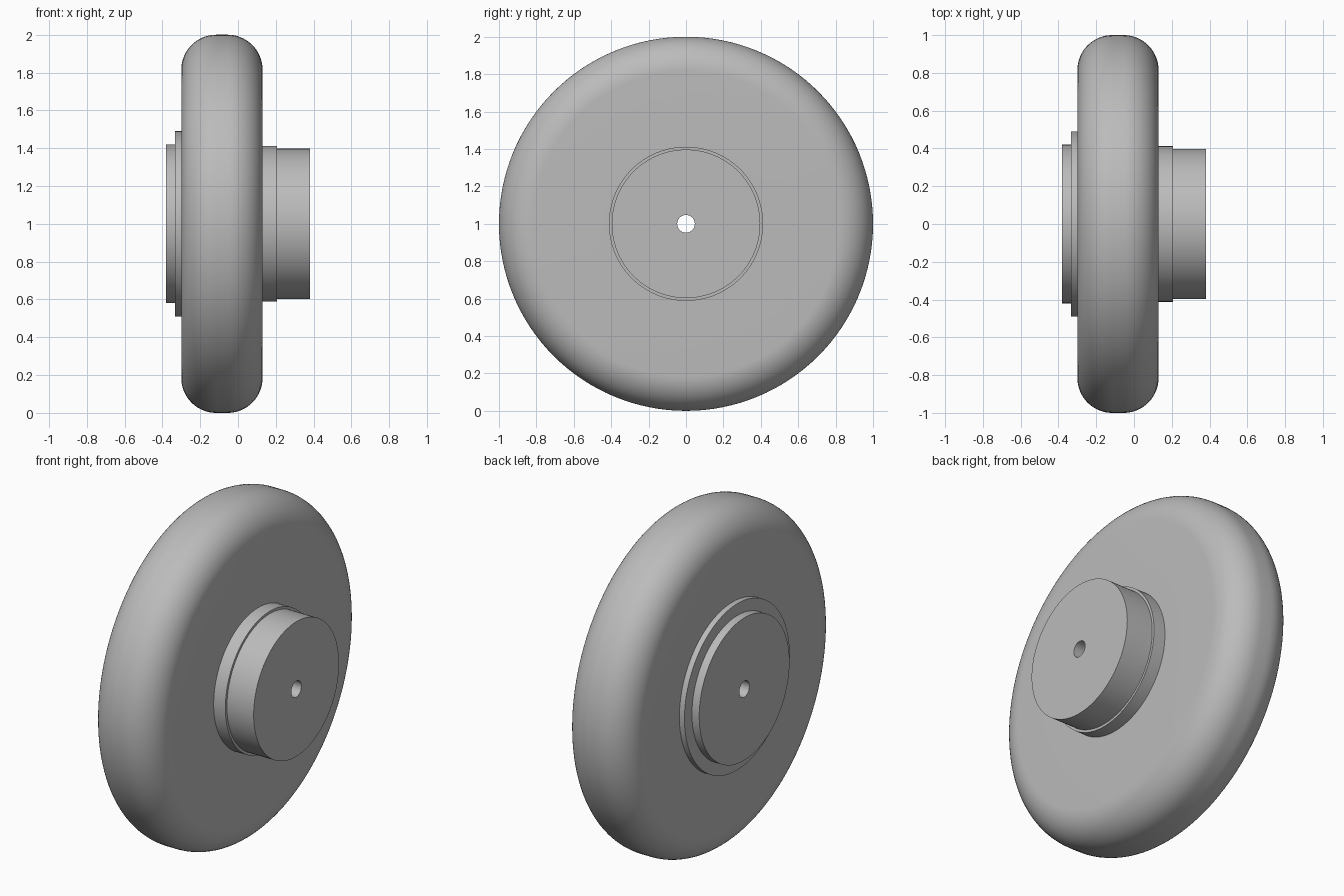
import bpy
import bmesh
from math import sin, cos, pi, radians

cube = bpy.data.objects.get("Cube")
if cube:
    bpy.data.objects.remove(cube, do_unlink=True)

SEGMENTS = 128
BORE = 0.047
CENTRE_Z = 1.0

grey = bpy.data.materials.new("plain grey")
grey.use_nodes = True
colour = (0.5, 0.5, 0.5, 1)
grey.diffuse_color = colour
grey.node_tree.nodes["Principled BSDF"].inputs["Base Color"].default_value = colour


def lathe(name, profile):
    """Turn a profile of (x, radius) points, listed towards +x, around the axle."""
    bm = bmesh.new()
    rings = []
    for x, r in profile:
        angles = (2 * pi * i / SEGMENTS for i in range(SEGMENTS))
        rings.append([bm.verts.new((x, r * cos(a), r * sin(a))) for a in angles])
    for a, b in zip(rings, rings[1:]):
        for i in range(SEGMENTS):
            j = (i + 1) % SEGMENTS
            bm.faces.new((a[i], a[j], b[j], b[i]))
    bm.normal_update()
    mesh = bpy.data.meshes.new(name)
    bm.to_mesh(mesh)
    bm.free()
    mesh.materials.append(grey)
    obj = bpy.data.objects.new(name, mesh)
    obj.location.z = CENTRE_Z
    bpy.context.collection.objects.link(obj)
    bpy.ops.object.select_all(action='DESELECT')
    bpy.context.view_layer.objects.active = obj
    obj.select_set(True)
    bpy.ops.object.shade_smooth_by_angle(angle=radians(30))
    return obj


def rounded(x, r, radius, start):
    """Quarter-circle shoulder points, sweeping clockwise from the start angle."""
    return [(x + radius * cos(start - pi / 2 * i / 16),
             r + radius * sin(start - pi / 2 * i / 16)) for i in range(17)]


# Axial stations and radii shared by neighbouring parts
CAP, FLANGE, LEFT, RIGHT, COLLAR, END = -0.38, -0.333, -0.3, 0.13, 0.206, 0.38
R_CAP, R_FLANGE, R_COLLAR, R_BOSS = 0.42, 0.49, 0.412, 0.397
SHOULDER = 0.185

# Wheel body with rounded shoulders
lathe("wheel_body",
      [(LEFT, R_FLANGE)]
      + rounded(LEFT + SHOULDER, 1 - SHOULDER, SHOULDER, pi)
      + rounded(RIGHT - SHOULDER, 1 - SHOULDER, SHOULDER, pi / 2)
      + [(RIGHT, R_COLLAR)])

# Stepped hub on the right side of the body
lathe("hub_collar", [(RIGHT, R_COLLAR), (COLLAR, R_COLLAR), (COLLAR, R_BOSS)])
lathe("hub_boss", [(COLLAR, R_BOSS), (END, R_BOSS), (END, BORE)])

# Stepped plate on the opposite side
lathe("back_flange", [(FLANGE, R_CAP), (FLANGE, R_FLANGE), (LEFT, R_FLANGE)])
lathe("back_cap", [(CAP, BORE), (CAP, R_CAP), (FLANGE, R_CAP)])

# Axle hole running right through, facing inwards
lathe("axle_bore", [(END, BORE), (CAP, BORE)])
